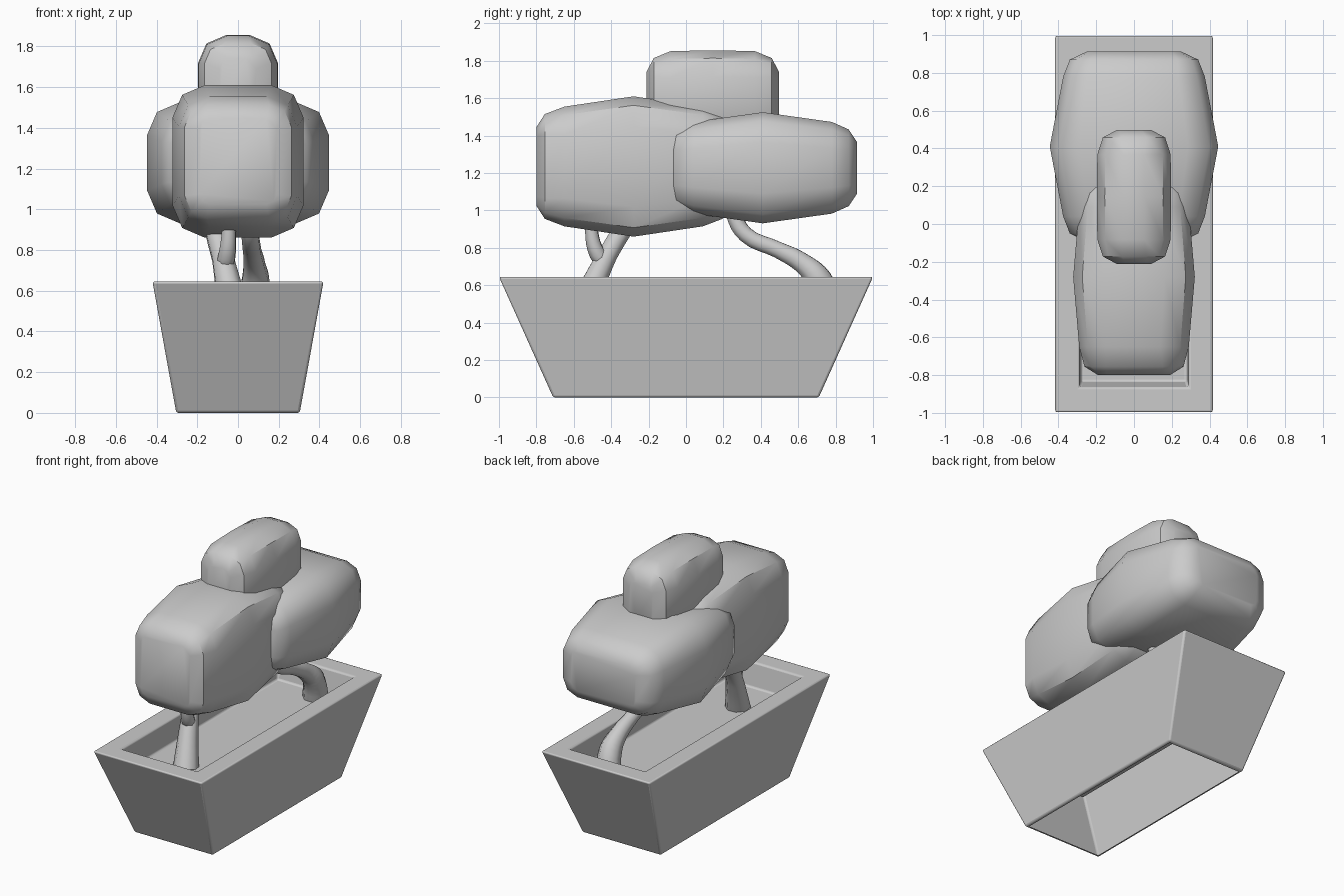
import bpy, bmesh

if "Cube" in bpy.data.objects:
    bpy.data.objects.remove(bpy.data.objects["Cube"])


def loft(name, rings, cap_start=True, cap_end=True):
    """Skin a list of equal-length closed rings into a mesh object."""
    bm = bmesh.new()
    loops = [[bm.verts.new(p) for p in r] for r in rings]
    n = len(loops[0])
    for a, b in zip(loops, loops[1:]):
        for i in range(n):
            j = (i + 1) % n
            bm.faces.new((a[i], a[j], b[j], b[i]))
    if cap_start:
        bm.faces.new(loops[0][::-1])
    if cap_end:
        bm.faces.new(loops[-1])
    bmesh.ops.recalc_face_normals(bm, faces=bm.faces)
    me = bpy.data.meshes.new(name)
    bm.to_mesh(me)
    bm.free()
    ob = bpy.data.objects.new(name, me)
    bpy.context.collection.objects.link(ob)
    return ob


def smooth(ob, angle):
    bpy.ops.object.select_all(action='DESELECT')
    ob.select_set(True)
    bpy.context.view_layer.objects.active = ob
    bpy.ops.object.shade_smooth_by_angle(angle=angle)


# Planter: open underneath, small lip at the base, thick rim, recessed soil
def rect(hx, hy, z):
    return [(-hx, -hy, z), (hx, -hy, z), (hx, hy, z), (-hx, hy, z)]


planter = loft("planter", [rect(.285, .69, 0), rect(.303, .71, 0), rect(.42, 1, .645),
                           rect(.29, .865, .645), rect(.28, .835, .48)], cap_start=False)
bev = planter.modifiers.new("bevel", 'BEVEL')
bev.width = .012
bev.segments = 3
bev.limit_method = 'ANGLE'
smooth(planter, .6)


# Foliage: clipped boxy clouds, rounded cross-sections lofted along y
def section(y, hx, hz, c, cz):
    quad = [(hx, hz - c), (hx - .3 * c, hz - .3 * c), (hx - c, hz)]
    q = quad + [(-x, z) for x, z in quad[::-1]]
    q += [(-x, -z) for x, z in q]
    return [(x, y, cz + z) for x, z in q]


def foliage(name, cy, cz, half):
    full = [(-d, hx, hz, c) for d, hx, hz, c in half]
    full += [(d, hx, hz, c) for d, hx, hz, c in half[::-1] if d > 0]
    ob = loft(name, [section(cy + d, hx, hz, c, cz) for d, hx, hz, c in full])
    smooth(ob, .75)


foliage("front_foliage", -.28, 1.235, [(.52, .19, .21, .05), (.475, .262, .28, .11),
                                       (.37, .29, .32, .15), (0, .322, .375, .16)])
foliage("back_foliage", .41, 1.228, [(.503, .25, .14, .05), (.46, .34, .205, .11),
                                     (.37, .375, .245, .14), (0, .446, .297, .16)])
foliage("top_foliage", .143, 1.6, [(.355, .09, .14, .05), (.315, .165, .215, .10),
                                   (.225, .194, .252, .14), (0, .197, .256, .14)])


# Trunks and branch: tapered tubes along bent paths (x, y, z, radius)
def tube(name, pts):
    cu = bpy.data.curves.new(name, 'CURVE')
    cu.dimensions = '3D'
    cu.bevel_depth = 1
    cu.bevel_resolution = 2
    cu.use_fill_caps = True
    cu.resolution_u = 4
    sp = cu.splines.new('BEZIER')
    sp.bezier_points.add(len(pts) - 1)
    for bp, (x, y, z, r) in zip(sp.bezier_points, pts):
        bp.co = (x, y, z)
        bp.radius = r
        bp.handle_left_type = bp.handle_right_type = 'AUTO'
    ob = bpy.data.objects.new(name, cu)
    bpy.context.collection.objects.link(ob)


tube("front_trunk", [(-.01, -.56, .46, .085), (-.05, -.48, .64, .066), (-.075, -.42, .76, .056),
                     (-.11, -.325, .92, .055), (-.1, -.25, 1.05, .05)])
tube("front_branch", [(-.07, -.425, .71, .045), (-.055, -.475, .77, .045),
                      (-.045, -.505, .89, .036), (-.045, -.5, 1.02, .034)])
tube("back_trunk", [(.06, .77, .46, .085), (.085, .71, .63, .075), (.08, .62, .72, .057),
                    (.07, .49, .79, .047), (.06, .32, .87, .045), (.05, .26, .97, .045),
                    (.05, .25, 1.08, .04)])
